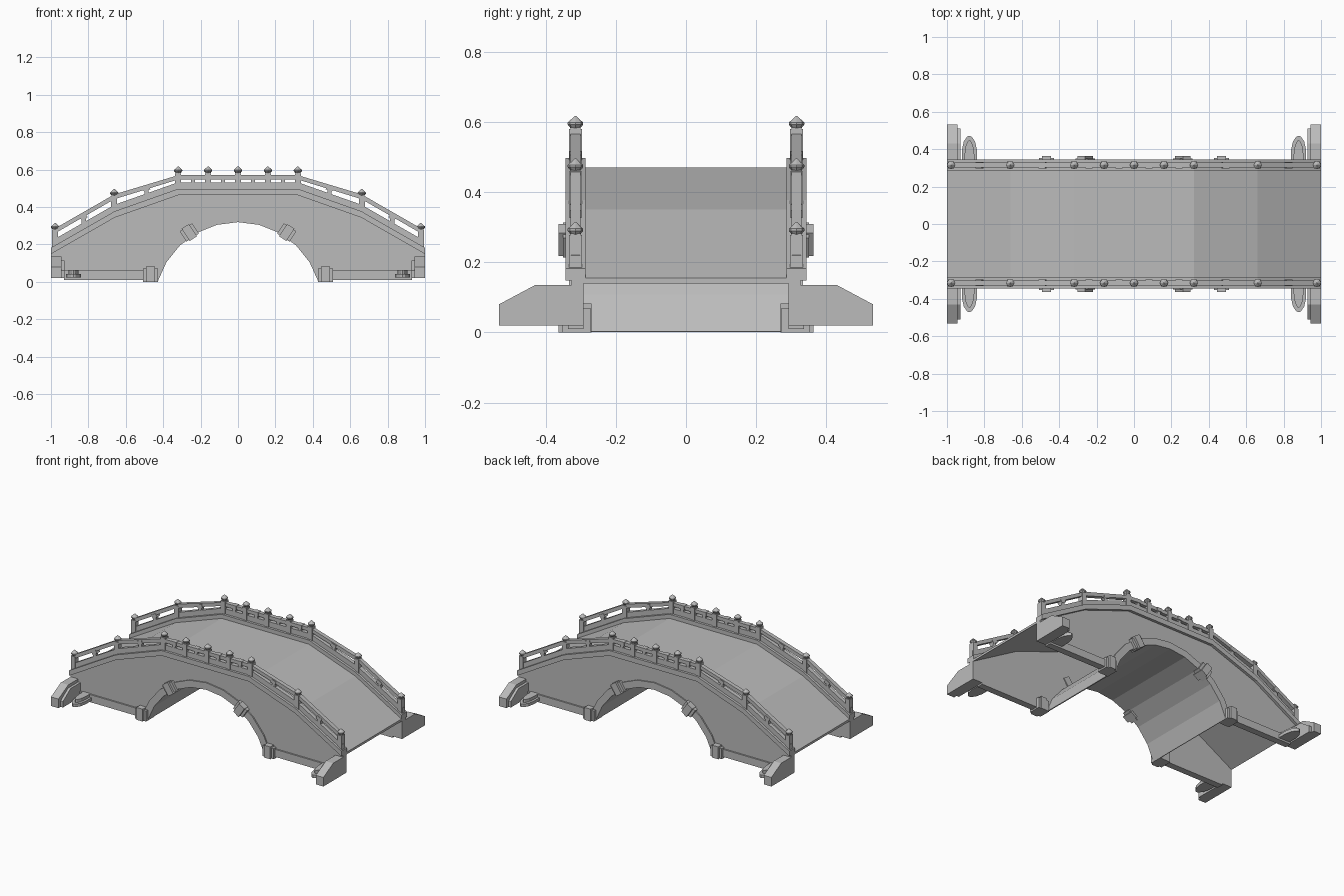
import bpy, bmesh, math
from mathutils import Matrix, Vector

old = bpy.data.objects.get("Cube")
if old:
    bpy.data.objects.remove(old, do_unlink=True)

stone = bpy.data.materials.new("grey_stone")
stone.use_nodes = True
COLOR = (0.5, 0.5, 0.5, 1)
stone.diffuse_color = COLOR
stone.node_tree.nodes["Principled BSDF"].inputs["Base Color"].default_value = COLOR

KNEES = [(-1, 0.155), (-0.66, 0.35), (-0.32, 0.47), (0.32, 0.47), (0.66, 0.35), (1, 0.155)]
ARCH_Z, ARCH_R, ARCH_HALF = -0.13, 0.449, math.radians(73)
RAIL_Y = 0.315


def deck(x):
    """Height of the roadway at x."""
    for (a, za), (b, zb) in zip(KNEES, KNEES[1:]):
        if a <= x <= b:
            return za + (zb - za) * (x - a) / (b - a)


def path(off, end=1.0, slope_extra=0.0):
    """Roadway line raised by off, with extra height at the sloping ends."""
    xs = [-end, -0.66, -0.32, 0.32, 0.66, end]
    return [(x, deck(x) + off + (slope_extra if abs(x) > 0.5 else 0)) for x in xs]


def arc(r, n=10):
    angles = [ARCH_HALF * (2 * i / n - 1) for i in range(n + 1)]
    return [(r * math.sin(a), ARCH_Z + r * math.cos(a)) for a in angles]


def strip(low, high):
    return low + high[::-1]


def finish(name, bm, mirror):
    bmesh.ops.recalc_face_normals(bm, faces=bm.faces)
    me = bpy.data.meshes.new(name)
    bm.to_mesh(me)
    bm.free()
    ob = bpy.data.objects.new(name, me)
    bpy.context.collection.objects.link(ob)
    me.materials.append(stone)
    if mirror:
        mod = ob.modifiers.new("mirror", 'MIRROR')
        mod.use_axis = ('X' in mirror, 'Y' in mirror, False)
        mod.use_mirror_merge = False
    return ob


def add_prism(bm, pts, place, depth):
    """Extrude an outline: place maps (u, v) to a point, depth is a vector."""
    face = bm.faces.new([bm.verts.new(place(u, v)) for u, v in pts])
    new = bmesh.ops.extrude_face_region(bm, geom=[face])["geom"]
    bmesh.ops.translate(bm, vec=depth,
                        verts=[g for g in new if isinstance(g, bmesh.types.BMVert)])


def side_prism(name, pts, y0, y1, mirror="Y"):
    bm = bmesh.new()
    add_prism(bm, pts, lambda u, v: (u, y0, v), Vector((0, y1 - y0, 0)))
    return finish(name, bm, mirror)


def add_box(bm, center, size, turn=0.0):
    m = (Matrix.Translation(center) @ Matrix.Rotation(turn, 4, 'Y')
         @ Matrix.Diagonal((*size, 1)))
    bmesh.ops.create_cube(bm, size=1, matrix=m)


# Roadway and the vault below it, open at both ends
side_prism("roadway", strip(path(-0.015), path(0)), -0.3, 0.3, "")
side_prism("arch_vault", strip(arc(ARCH_R), arc(ARCH_R + 0.006)), -0.3, 0.3, "")

# Side walls with the arch cut out, and the raised courses on them
base = [(-1, 0.02), (-0.93, 0.02), (-0.93, 0.01), (-0.44, 0.01)]
outline = base + arc(ARCH_R) + [(-x, z) for x, z in base[::-1]]
side_prism("side_wall", strip(outline, path(0.0)), 0.292, 0.326)
side_prism("arch_ring", strip(arc(ARCH_R), arc(ARCH_R + 0.046)), 0.3, 0.334)
side_prism("string_course", strip(path(-0.007), path(0.027)), 0.286, 0.344)
side_prism("base_ledge", [(0.46, 0.01), (0.93, 0.01), (0.93, 0.06), (0.46, 0.06)],
           0.3, 0.336, "XY")

# Parapet: low plinth and sloping handrail
side_prism("parapet_plinth", strip(path(0.027, 0.995), path(0.062, 0.995)), 0.302, 0.328)
side_prism("handrail", strip(path(0.077, 0.99, 0.015), path(0.1, 0.99, 0.018)), 0.301, 0.329)

# Posts with caps and pointed finials
bm = bmesh.new()
for x in (-0.978, -0.662, -0.32, -0.16, 0, 0.16, 0.32, 0.662, 0.978):
    z = deck(x)
    add_box(bm, (x, RAIL_Y, z + 0.06), (0.032, 0.036, 0.1))
    add_box(bm, (x, RAIL_Y, z + 0.104), (0.026, 0.028, 0.02))
    for r1, r2, low, high in ((0.014, 0.022, 0.112, 0.122), (0.022, 0.022, 0.122, 0.128),
                              (0.022, 0.002, 0.128, 0.147)):
        bmesh.ops.create_cone(bm, cap_ends=True, segments=8, radius1=r1, radius2=r2,
                              depth=high - low, matrix=Matrix.Translation(
                                  (x, RAIL_Y, z + (low + high) / 2)))
finish("parapet_posts", bm, "Y")

# Small balusters halfway between posts
bm = bmesh.new()
for x in (0.08, 0.24, 0.49, 0.825):
    z = deck(x)
    add_box(bm, (x, RAIL_Y, z + 0.07), (0.022, 0.024, 0.06))
    add_box(bm, (x, RAIL_Y, z + 0.09), (0.036, 0.034, 0.024),
            0 if x < 0.3 else math.atan2(deck(x - 0.02) - deck(x + 0.02), 0.04))
finish("balusters", bm, "XY")

# Stepped voussoir blocks on the ring
bm = bmesh.new()
a = math.radians(33.5)
spot = (0.472 * math.sin(a), 0.325, ARCH_Z + 0.472 * math.cos(a))
add_box(bm, spot, (0.08, 0.05, 0.066), a)
add_box(bm, spot, (0.046, 0.078, 0.078), a)
finish("voussoir_blocks", bm, "XY")

# Stepped springing blocks at the feet of the arch
bm = bmesh.new()
add_box(bm, (0.468, 0.312, 0.035), (0.08, 0.08, 0.07))
add_box(bm, (0.468, 0.317, 0.041), (0.046, 0.094, 0.082))
finish("springing_blocks", bm, "XY")

# Wing walls with a sloping top, and a thinner inner course
for name, x0, x1, tip, top in (("wing_wall", 0.945, 1.0, 0.533, 0.135),
                               ("wing_wall_course", 0.928, 0.95, 0.51, 0.115)):
    bm = bmesh.new()
    profile = [(0.3, 0.02), (tip, 0.02), (tip, top - 0.055), (0.43, top), (0.3, top)]
    add_prism(bm, profile, lambda u, v: (x0, u, v), Vector((x1 - x0, 0, 0)))
    finish(name, bm, "XY")

# Pointed cutwater footings in two layers
bm = bmesh.new()
for half, tip, z0, z1 in ((0.04, 0.472, 0.022, 0.042), (0.026, 0.448, 0.042, 0.062)):
    right = [(half, 0.3), (half, tip - 0.075), (half * 0.75, tip - 0.03), (half * 0.3, tip - 0.005)]
    plan = right + [(0, tip)] + [(-u, v) for u, v in right[::-1]]
    add_prism(bm, plan, lambda u, v: (0.88 + u, v, z0), Vector((0, 0, z1 - z0)))
finish("cutwater_footings", bm, "XY")
